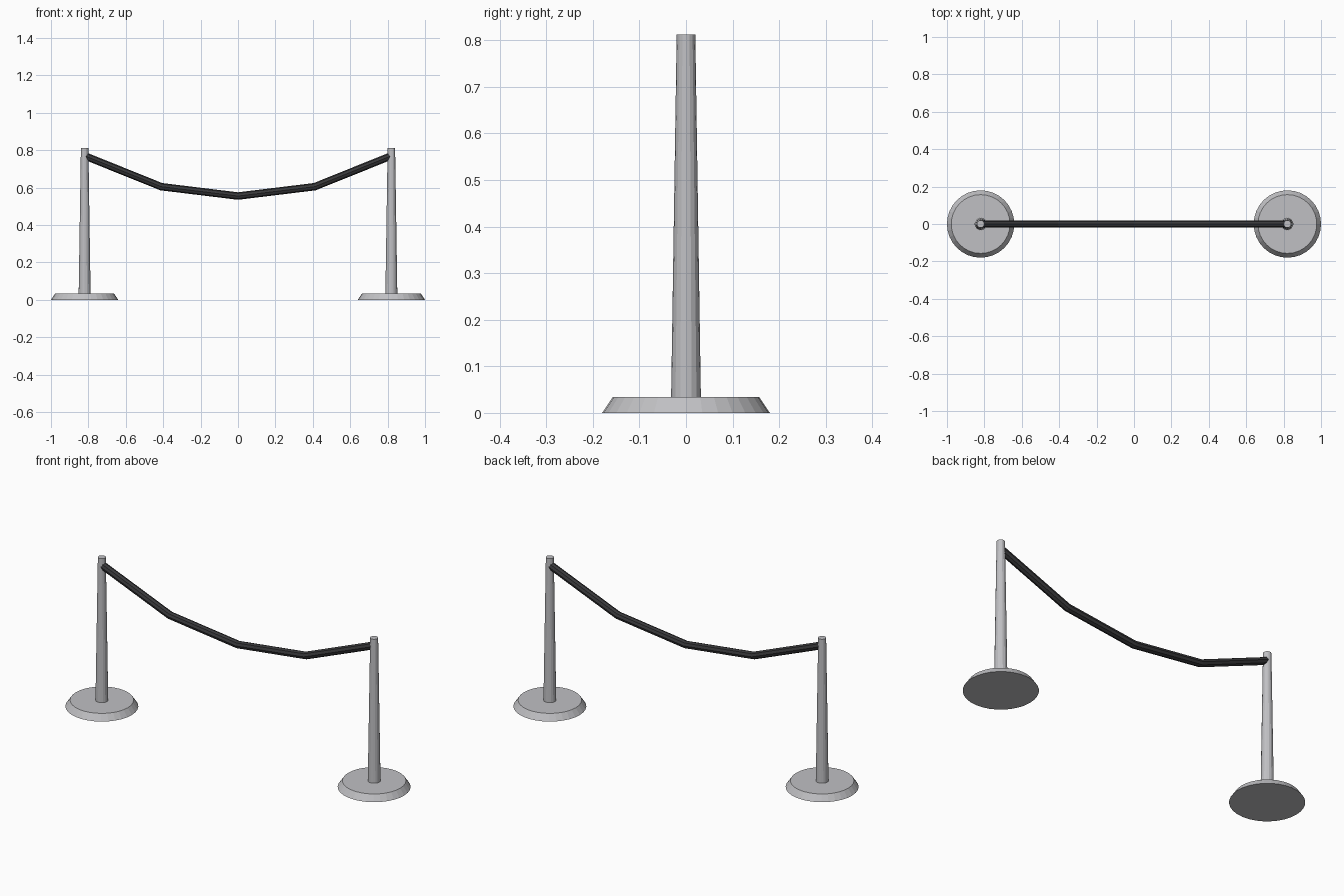
import bpy

cube = bpy.data.objects.get("Cube")
if cube:
    bpy.data.objects.remove(cube, do_unlink=True)


def make_material(name, rgb):
    mat = bpy.data.materials.new(name)
    mat.use_nodes = True
    colour = (*rgb, 1.0)
    mat.diffuse_color = colour
    mat.node_tree.nodes["Principled BSDF"].inputs["Base Color"].default_value = colour
    return mat


metal = make_material("light grey metal", (0.53, 0.53, 0.55))
cloth = make_material("dark charcoal rope", (0.04, 0.04, 0.043))


def tapered_cylinder(name, x, bottom, top, r_bottom, r_top, sides):
    bpy.ops.mesh.primitive_cone_add(
        vertices=sides, radius1=r_bottom, radius2=r_top, depth=top - bottom,
        location=(x, 0, (bottom + top) / 2))
    obj = bpy.context.object
    obj.name = name
    obj.data.materials.append(metal)
    return obj


# Two matching stands: bevelled disc foot and slim tapered post
POST_X = 0.82
for side, sign in (("left", 1), ("right", -1)):
    tapered_cylinder(side + "_base", sign * POST_X, 0, 0.034, 0.18, 0.157, 32)
    tapered_cylinder(side + "_post", sign * POST_X, 0.03, 0.812, 0.032, 0.02, 16)

# Sagging rope: straight segments swept with an octagonal section
half = [(0.41, 0.605), (0.815, 0.768)]
path = [(-x, z) for x, z in reversed(half)] + [(0, 0.555)] + half
curve = bpy.data.curves.new("rope", "CURVE")
curve.dimensions = "3D"
curve.bevel_depth = 0.02
curve.bevel_resolution = 2
curve.use_fill_caps = True
spline = curve.splines.new("POLY")
spline.points.add(len(path) - 1)
for point, (x, z) in zip(spline.points, path):
    point.co = (x, 0, z, 1)
spline.use_smooth = False
curve.materials.append(cloth)
rope = bpy.data.objects.new("rope", curve)
bpy.context.collection.objects.link(rope)

# Turn the swept rope into a mesh
bpy.ops.object.select_all(action="DESELECT")
rope.select_set(True)
bpy.context.view_layer.objects.active = rope
bpy.ops.object.convert(target="MESH")
